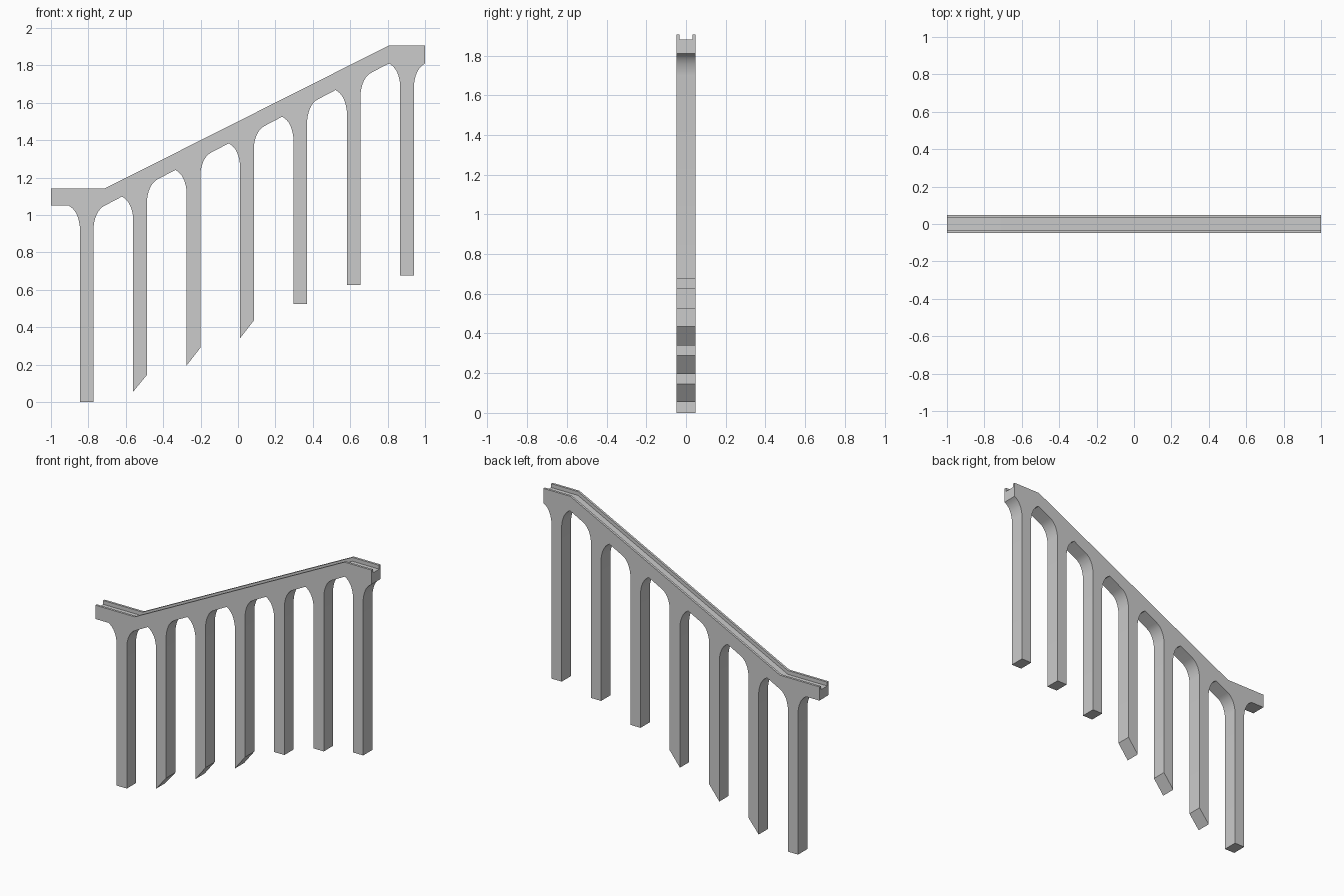
import bpy, bmesh

if "Cube" in bpy.data.objects:
    bpy.data.objects.remove(bpy.data.objects["Cube"])

HALF_Y = 0.048      # half thickness of the railing
PITCH = 0.2855      # spacing of balusters
RISE = 0.1424       # rise per baluster
HALF_W = 0.037      # half width of a baluster
REACH = 0.097       # baluster centre to the springing of its bracket


def extrude_profile(name, pts, half):
    """Solid from an x-z outline, extruded symmetrically in y."""
    bm = bmesh.new()
    face = bm.faces.new([bm.verts.new((x, -half, z)) for x, z in pts])
    res = bmesh.ops.extrude_face_region(bm, geom=[face])
    verts = [v for v in res["geom"] if isinstance(v, bmesh.types.BMVert)]
    bmesh.ops.translate(bm, verts=verts, vec=(0, 2 * half, 0))
    bmesh.ops.recalc_face_normals(bm, faces=bm.faces)
    me = bpy.data.meshes.new(name)
    bm.to_mesh(me)
    bm.free()
    ob = bpy.data.objects.new(name, me)
    bpy.context.collection.objects.link(ob)
    return ob


def bracket(cx, z, side, n=7):
    """Curve from the rail underside down to the baluster edge."""
    w = REACH - HALF_W
    out = []
    for k in range(n + 1):
        t = k / n
        dx = 2 * t * (1 - t) * 0.05 + t * t * w
        dz = 2 * t * (1 - t) * -0.025 + t * t * -0.11
        out.append((max(-1, min(1, cx + side * (REACH - dx))), z + dz))
    return out


# Outline: balusters and arches from left to right, then back along the rail top
foot = [(0.005, 0.0), (0.055, 0.145), (0.195, 0.29), (0.34, 0.435),
        (0.525, 0.525), (0.625, 0.625), (0.675, 0.675)]
foot[0] = (0, 0)
outline = [(-1, 1.05)]
for i, (zl, zr) in enumerate(foot):
    c = -0.809 + PITCH * i
    left_z = 1.05 if i == 0 else 1.098 + RISE * (i - 1)
    right_z = 1.81 if i == 6 else 1.05 + RISE * i
    outline += bracket(c, left_z, -1)
    outline += [(c - HALF_W, zl), (c + HALF_W, zr)]
    outline += bracket(c, right_z, 1)[::-1]
rail_top = [(1, 1.905), (0.805, 1.905), (-0.715, 1.14), (-1, 1.14)]
railing = extrude_profile("stair_railing", outline + rail_top, HALF_Y)

# Groove along the top of the handrail
floor = [(1.1, 1.88), (0.805, 1.88), (-0.715, 1.115), (-1.1, 1.115)]
cutter = extrude_profile("groove_cutter",
                         floor + [(x, z + 0.1) for x, z in floor[::-1]], 0.033)
cutter.hide_render = True
mod = railing.modifiers.new("groove", 'BOOLEAN')
mod.operation = 'DIFFERENCE'
mod.solver = 'EXACT'
mod.object = cutter
bpy.context.view_layer.objects.active = railing
railing.select_set(True)
bpy.ops.object.modifier_apply(modifier=mod.name)
bpy.data.objects.remove(cutter)

# Smooth brackets, crisp edges
bpy.ops.object.shade_smooth_by_angle(angle=0.45)
